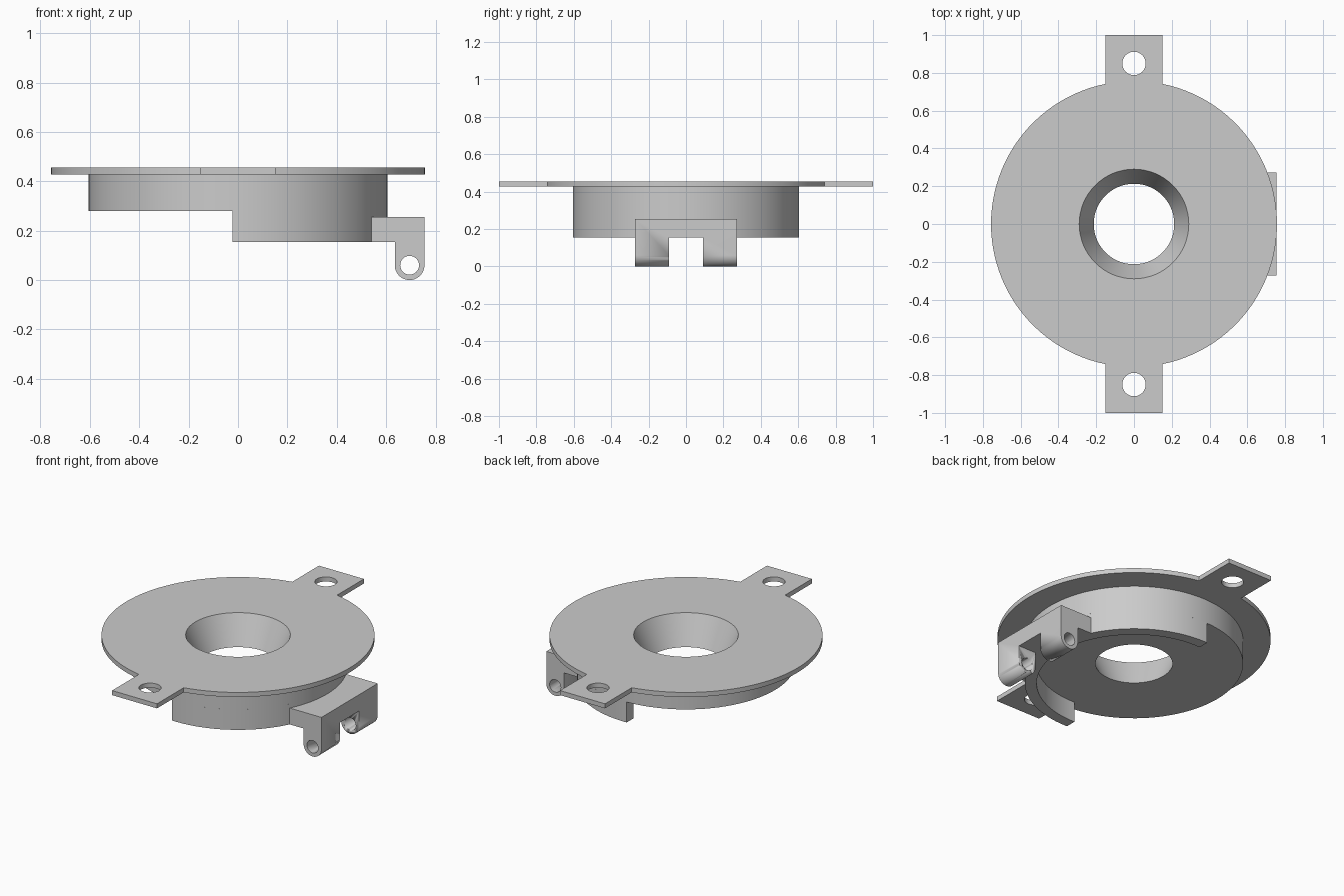
import bpy, bmesh
from math import sin, cos, pi, acos, asin

old = bpy.data.objects.get("Cube")
if old:
    bpy.data.objects.remove(old)

grey = bpy.data.materials.new("plain grey")
grey.use_nodes = True
GREY = (0.6, 0.6, 0.6, 1)
grey.diffuse_color = GREY
grey.node_tree.nodes["Principled BSDF"].inputs["Base Color"].default_value = GREY


def arc(r, a0, a1, n, cx=0, cy=0):
    """Points along an arc, both ends included."""
    steps = [a0 + (a1 - a0) * i / n for i in range(n + 1)]
    return [(cx + r * cos(a), cy + r * sin(a)) for a in steps]


def circle(r, n, cx=0, cy=0):
    return arc(r, 0, 2 * pi, n, cx, cy)[:-1]


def finish(bm, name):
    bmesh.ops.recalc_face_normals(bm, faces=bm.faces)
    mesh = bpy.data.meshes.new(name)
    bm.to_mesh(mesh)
    bm.free()
    mesh.materials.append(grey)
    ob = bpy.data.objects.new(name, mesh)
    bpy.context.collection.objects.link(ob)
    bpy.ops.object.select_all(action='DESELECT')
    ob.select_set(True)
    bpy.context.view_layer.objects.active = ob
    bpy.ops.object.shade_smooth_by_angle(angle=pi / 6)
    return ob


def slab(loops, low, high, place=lambda u, v, w: (u, v, w)):
    """Fill an outline with holes and extrude it from low to high."""
    bm = bmesh.new()
    edges = []
    for loop in loops:
        vs = [bm.verts.new(place(u, v, low)) for u, v in loop]
        edges += [bm.edges.new((a, b)) for a, b in zip(vs, vs[1:] + vs[:1])]
    bmesh.ops.triangle_fill(bm, edges=edges, use_beauty=True)
    ext = bmesh.ops.extrude_face_region(bm, geom=bm.faces[:], use_keep_orig=True)
    top = [g for g in ext["geom"] if isinstance(g, bmesh.types.BMVert)]
    bmesh.ops.translate(bm, verts=top, vec=place(0, 0, high - low))
    return bm


# Shared sizes
PLATE_R, BODY_R, RIM_IN = 0.757, 0.605, 0.54
PLATE_TOP, PLATE_LOW, BODY_LOW, SKIRT_LOW = 0.455, 0.427, 0.28, 0.155
HOLE_TOP, HOLE_LOW = 0.29, 0.213
SEG = 96
hole_mid = HOLE_TOP + (HOLE_LOW - HOLE_TOP) * (PLATE_TOP - PLATE_LOW) / (PLATE_TOP - BODY_LOW)

# Round plate with two drilled tabs and a tapered centre hole
TAB = 0.152
a = asin(TAB / PLATE_R)
right_side = arc(PLATE_R, a - pi / 2, pi / 2 - a, SEG // 2)
half = [(TAB, -1)] + right_side + [(TAB, 1)]
outline = half + [(-x, -y) for x, y in half]
holes = [circle(0.062, 40, 0, s * 0.85) for s in (-1, 1)]
bm = slab([outline, circle(HOLE_TOP, SEG)] + holes, PLATE_LOW, PLATE_TOP)
for v in bm.verts:
    if v.co.xy.length < HOLE_TOP + 0.01 and v.co.z < PLATE_LOW + 0.001:
        v.co.xy *= hole_mid / HOLE_TOP
finish(bm, "mounting_plate")

# Body under the plate, turned from a profile
bm = bmesh.new()
profile = [(BODY_R, PLATE_LOW), (BODY_R, BODY_LOW), (HOLE_LOW, BODY_LOW), (hole_mid, PLATE_LOW)]
vs = [bm.verts.new((r, 0, z)) for r, z in profile]
edges = [bm.edges.new(p) for p in zip(vs, vs[1:] + vs[:1])]
bmesh.ops.spin(bm, geom=vs + edges, cent=(0, 0, 0), axis=(0, 0, 1),
               angle=2 * pi, steps=SEG, use_merge=True)
bmesh.ops.remove_doubles(bm, verts=bm.verts, dist=0.0001)
finish(bm, "round_body")

# Half-ring skirt hanging below the body
CUT_X = -0.022
outer, inner = acos(CUT_X / BODY_R), acos(CUT_X / RIM_IN)
ring = arc(BODY_R, -outer, outer, SEG // 2) + arc(RIM_IN, inner, -inner, SEG // 2)
finish(slab([ring], SKIRT_LOW, BODY_LOW), "half_ring_skirt")

# Hinge bracket: side profile with a pin hole, notched into two ears
EAR_R, EAR_X, HALF_W = 0.06, 0.695, 0.272
ear = arc(EAR_R, pi, 2 * pi, 24, EAR_X, EAR_R)
side = [(RIM_IN, 0.255), (RIM_IN, SKIRT_LOW), (EAR_X - EAR_R, SKIRT_LOW)] + ear + [(EAR_X + EAR_R, 0.255)]
along_y = lambda u, v, w: (u, w, v)
bracket = finish(slab([side, circle(0.038, 32, EAR_X, EAR_R)], -HALF_W, HALF_W, along_y), "hinge_bracket")

notch = [(0.6, -0.1), (0.9, -0.1), (0.9, SKIRT_LOW), (0.6, SKIRT_LOW)]
cutter = finish(slab([notch], -0.092, 0.092, along_y), "notch_cutter")
cutter.hide_render = True
mod = bracket.modifiers.new("notch", 'BOOLEAN')
mod.operation, mod.solver, mod.object = 'DIFFERENCE', 'EXACT', cutter
bpy.context.view_layer.objects.active = bracket
bpy.ops.object.modifier_apply(modifier=mod.name)
bpy.data.objects.remove(cutter)
